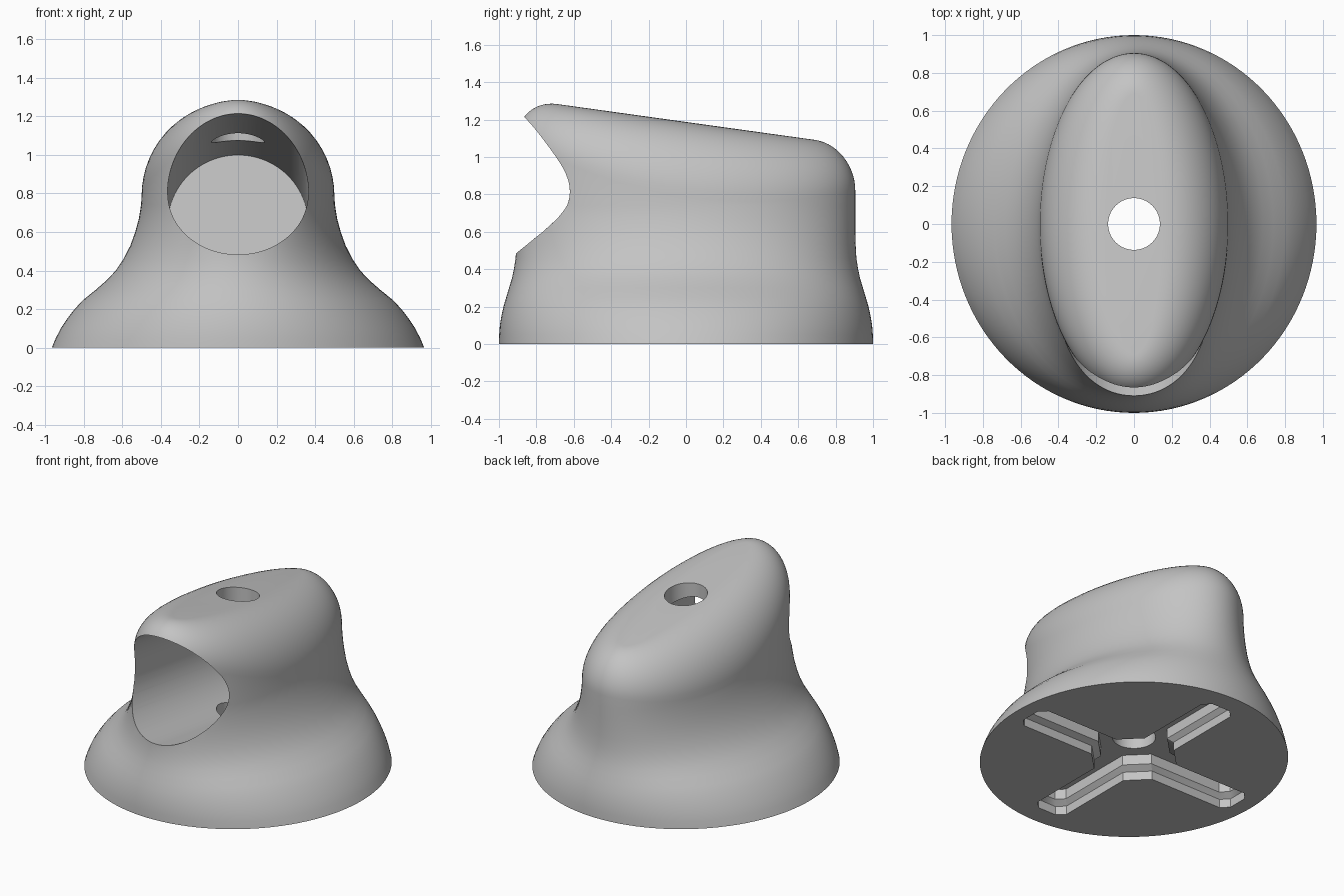
import bpy, bmesh
from math import sin, cos, pi, atan
from mathutils import Matrix, Vector

cube = bpy.data.objects.get("Cube")
if cube:
    bpy.data.objects.remove(cube, do_unlink=True)

SEG = 128
SLOPE = 0.139          # fall of the top plane and bore towards the back

grey = bpy.data.materials.new("plain_grey")
grey.use_nodes = True
grey.diffuse_color = (0.55, 0.55, 0.55, 1)
grey.node_tree.nodes["Principled BSDF"].inputs["Base Color"].default_value = (0.55, 0.55, 0.55, 1)


def loft(name, rings):
    """Closed solid through rings that share one point count."""
    bm = bmesh.new()
    loops = [[bm.verts.new(p) for p in ring] for ring in rings]
    n = len(loops[0])
    for low, high in zip(loops, loops[1:]):
        for i in range(n):
            j = (i + 1) % n
            bm.faces.new((low[i], low[j], high[j], high[i]))
    bm.faces.new(loops[0][::-1])
    bm.faces.new(loops[-1])
    bmesh.ops.recalc_face_normals(bm, faces=bm.faces)
    mesh = bpy.data.meshes.new(name)
    bm.to_mesh(mesh)
    bm.free()
    mesh.materials.append(grey)
    obj = bpy.data.objects.new(name, mesh)
    bpy.context.collection.objects.link(obj)
    return obj


def circle(radius, z, n=96):
    return [Vector((radius * cos(2 * pi * i / n), radius * sin(2 * pi * i / n), z)) for i in range(n)]


def top_z(y):
    return 1.187 - SLOPE * y


# Flared skirt: height, half width, half depth
skirt = [(0, .966, 1.0), (.05, .945, .999), (.1, .919, .995), (.15, .886, .987),
         (.2, .848, .976), (.25, .8, .961), (.3, .738, .946), (.35, .681, .931),
         (.4, .634, .92), (.46, .594, .911), (.53, .558, .907), (.6, .533, .905),
         (.67, .514, .905), (.74, .503, .905)]
angles = [2 * pi * i / SEG for i in range(SEG)]
rings = [[(rx * cos(t), ry * sin(t), z) for t in angles] for z, rx, ry in skirt]

# Rounded shoulder running up into the sloping flat top
STEPS = 14
for k in range(STEPS + 1):
    a = pi / 2 * (1 - k / STEPS)
    ring = []
    for t in angles:
        c, s = cos(t), sin(t)
        x = c * (.15 + .35 * sin(a))
        y = s * (.69 + .215 * sin(a))
        height = .4 * c * c + (.24 if s > 0 else .22) * s * s
        ring.append((x, y, top_z(y) - height * (1 - cos(a))))
    rings.append(ring)
body = loft("holder_body", rings)

# Sloping blind bore entering from the front
tilt = Matrix.Translation((0, -.61, .81)) @ Matrix.Rotation(-pi / 2 - atan(SLOPE), 4, 'X')
bore = loft("bore_cutter", [[tilt @ p for p in circle(.365, z)] for z in (-.8, 1.252)])

# Upright hole through roof and floor
hole = loft("hole_cutter", [circle(.137, z, 64) for z in (-.2, 1.5)])


# Stepped cross recess under the base
def cross(z, inset):
    w, length, c, k = .12 - inset, .86 - inset, .05, .13
    arm = [(w + k, -w), (length - c, -w), (length, c - w),
           (length, w - c), (length - c, w), (w + k, w)]
    return [Matrix.Rotation(q * pi / 2, 3, 'Z') @ Vector((x, y, z)) for q in range(4) for x, y in arm]


recess = loft("cross_recess_cutter", [cross(-.1, 0), cross(.06, 0), cross(.09, .03), cross(.16, .03)])

# Cut each opening, then drop the cutters
bpy.context.view_layer.objects.active = body
for cutter in (bore, hole, recess):
    cutter.hide_render = True
    mod = body.modifiers.new(cutter.name, 'BOOLEAN')
    mod.operation = 'DIFFERENCE'
    mod.solver = 'EXACT'
    mod.object = cutter
    bpy.ops.object.modifier_apply(modifier=mod.name)
    bpy.data.objects.remove(cutter, do_unlink=True)

bpy.ops.object.select_all(action='DESELECT')
body.select_set(True)
bpy.ops.object.shade_smooth_by_angle(angle=pi / 6)
